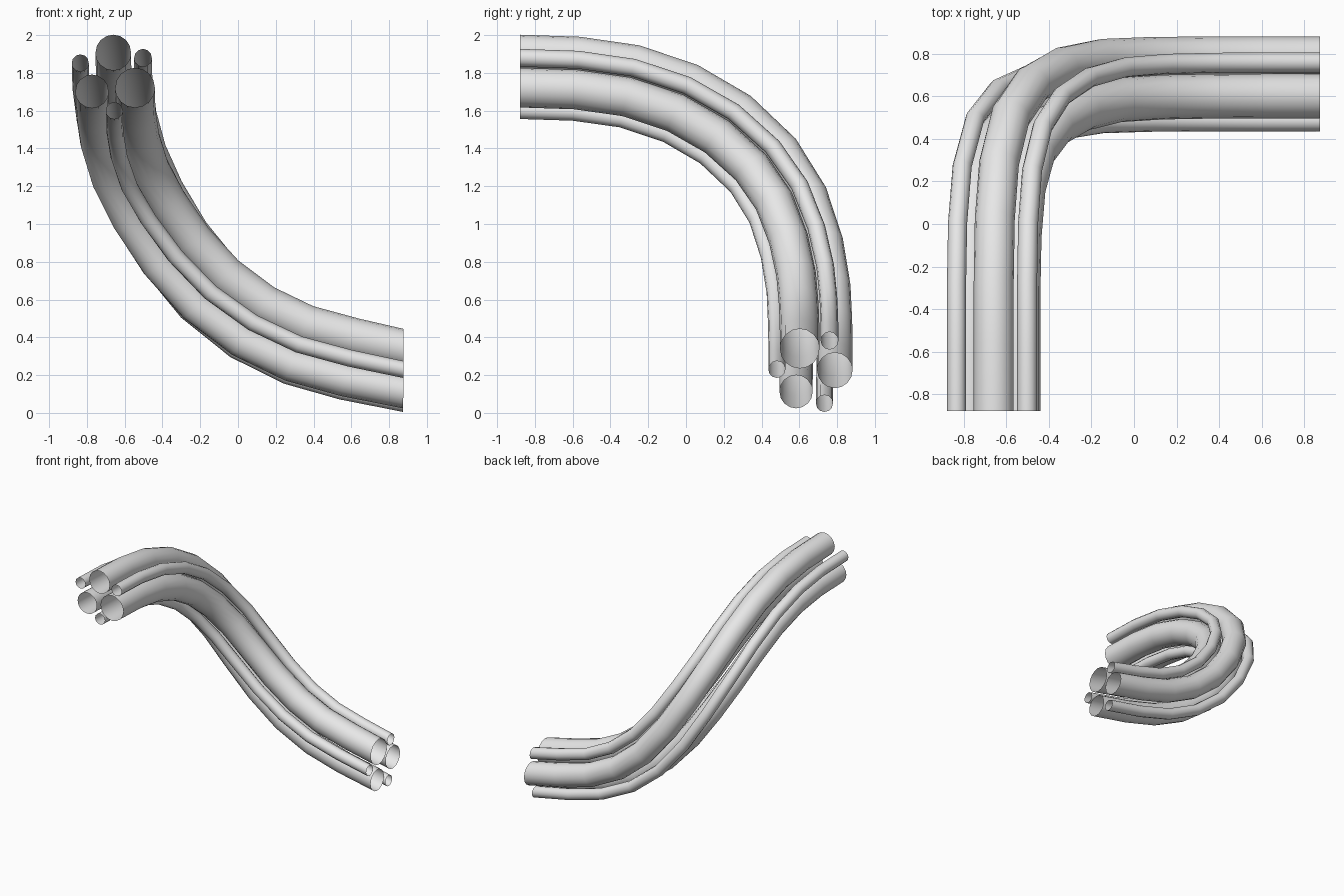
import bpy, bmesh, math
from mathutils import Vector

if "Cube" in bpy.data.objects:
    bpy.data.objects.remove(bpy.data.objects["Cube"])

# Single plain material
grey = bpy.data.materials.new("plain_grey")
grey.use_nodes = True
colour = (0.8, 0.8, 0.8, 1)
grey.diffuse_color = colour
grey.node_tree.nodes["Principled BSDF"].inputs["Base Color"].default_value = colour

# Centre line shared by the whole bundle
path = [Vector(p) for p in (
    (-.66, -.88, 1.78), (-.66, -.58, 1.77), (-.66, -.3, 1.73), (-.655, -.03, 1.64),
    (-.635, .21, 1.5), (-.58, .41, 1.31), (-.48, .54, 1.1), (-.335, .615, .87),
    (-.15, .65, .655), (.075, .658, .48), (.32, .66, .36), (.59, .66, .285),
    (.875, .66, .225))]


def bundle_frames():
    """Position, sideways and upward directions at each path point."""
    frames = []
    last = len(path) - 1
    for i, point in enumerate(path):
        if i == 0:
            tangent = Vector((0, 1, 0))
        elif i == last:
            tangent = Vector((1, 0, -.001)).normalized()
        else:
            before = (point - path[i - 1]).normalized()
            after = (path[i + 1] - point).normalized()
            tangent = (before + after).normalized()
        up = Vector((1, 0, 0)).cross(tangent).normalized()
        frames.append((point, tangent.cross(up), up))
    return frames


def add_pipe(name, side, height, radius, sides, frames):
    """Open-ended round pipe, offset from the centre line."""
    bm = bmesh.new()
    rings = []
    for point, right, up in frames:
        ring = []
        for k in range(sides):
            angle = math.tau * k / sides
            across = side + radius * math.cos(angle)
            above = height + radius * math.sin(angle)
            ring.append(bm.verts.new(point + right * across + up * above))
        rings.append(ring)
    for a, b in zip(rings, rings[1:]):
        for k in range(sides):
            n = (k + 1) % sides
            bm.faces.new((a[k], b[k], b[n], a[n])).smooth = True
    # Make the pipe wall face outwards
    bm.normal_update()
    first = bm.faces[:][0] if bm.faces else None
    point, right, up = frames[0]
    axis = point + right * side + up * height
    if first.normal.dot(first.calc_center_median() - axis) < 0:
        bmesh.ops.reverse_faces(bm, faces=bm.faces[:])
    mesh = bpy.data.meshes.new(name)
    bm.to_mesh(mesh)
    bm.free()
    mesh.materials.append(grey)
    bpy.context.collection.objects.link(bpy.data.objects.new(name, mesh))


# Three thick pipes with three thin ones nested between them
frames = bundle_frames()
add_pipe("thick_pipe_top", 0, .128, .094, 16, frames)
add_pipe("thick_pipe_left", -.113, -.077, .088, 16, frames)
add_pipe("thick_pipe_right", .115, -.058, .105, 16, frames)
add_pipe("thin_pipe_left", -.175, .073, .045, 12, frames)
add_pipe("thin_pipe_right", .157, .1, .047, 12, frames)
add_pipe("thin_pipe_bottom", .005, -.179, .045, 12, frames)
